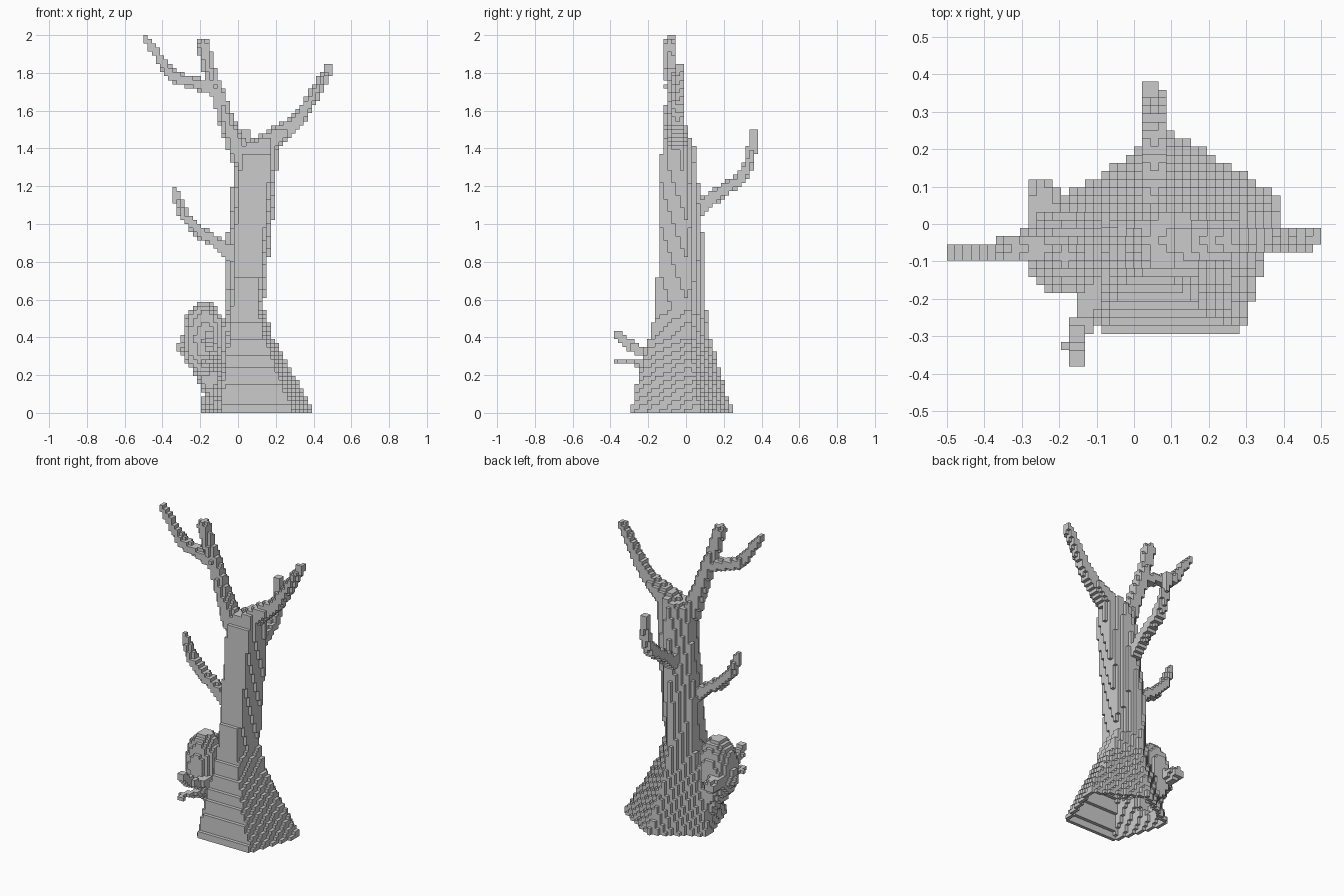
import bpy, bmesh, math
from mathutils import Vector

if "Cube" in bpy.data.objects:
    bpy.data.objects.remove(bpy.data.objects["Cube"], do_unlink=True)

CELL = 2 / 92
OFFSET = Vector((0.5, 0, 0.5))   # cell centre relative to its index

wood = bpy.data.materials.new("pale_grey_wood")
wood.use_nodes = True
grey = (0.6, 0.6, 0.6, 1)
wood.diffuse_color = grey
wood.node_tree.nodes["Principled BSDF"].inputs["Base Color"].default_value = grey


def fill(low, high, inside):
    """Cells between two corners whose centre passes the inside test."""
    a = [math.floor(v / CELL) - 1 for v in low]
    b = [math.ceil(v / CELL) + 1 for v in high]
    a[2] = max(a[2], 0)
    return {(i, j, k)
            for i in range(a[0], b[0] + 1)
            for j in range(a[1], b[1] + 1)
            for k in range(a[2], b[2] + 1)
            if inside((Vector((i, j, k)) + OFFSET) * CELL)}


def limb(points):
    """Tapered limb through (x, y, z, radius) points."""
    cells = set()
    for p, q in zip(points, points[1:]):
        start, end = Vector(p[:3]), Vector(q[:3])
        r0, r1 = p[3], q[3]
        axis = end - start
        big = Vector((1, 1, 1)) * max(r0, r1)

        def inside(c):
            t = max(0, min(1, (c - start).dot(axis) / axis.length_squared))
            return (c - start - axis * t).length <= r0 + (r1 - r0) * t

        low = Vector(map(min, start, end)) - big
        high = Vector(map(max, start, end)) + big
        cells |= fill(low, high, inside)
    return cells


def ellipsoid(centre, radii):
    c, r = Vector(centre), Vector(radii)
    return fill(c - r, c + r,
                lambda p: sum(((p[n] - c[n]) / r[n]) ** 2 for n in range(3)) <= 1)


# Trunk: five-sided section swept through height, flared at the foot
SECTION = [(0.19, 0), (0.81, 0), (1, 0.65), (0.5, 1), (0, 0.65)]
RINGS = [  # z, x min, x max, y min, y max
    (0.0, -0.21, 0.41, -0.29, 0.255),
    (0.2, -0.155, 0.30, -0.25, 0.19),
    (0.4, -0.10, 0.19, -0.19, 0.13),
    (0.56, -0.07, 0.14, -0.16, 0.11),
    (0.85, -0.065, 0.17, -0.145, 0.10),
    (1.1, -0.045, 0.195, -0.142, 0.08),
    (1.32, -0.03, 0.215, -0.14, 0.06),
    (1.5, -0.005, 0.225, -0.10, 0.03),
]


def in_trunk(c):
    if c.z > 1.42 + 0.35 * max(0, c.x - 0.04):
        return False
    for low, high in zip(RINGS, RINGS[1:]):
        if low[0] <= c.z <= high[0]:
            t = (c.z - low[0]) / (high[0] - low[0])
            x0, x1, y0, y1 = [a + (b - a) * t for a, b in zip(low[1:], high[1:])]
            u, v = (c.x - x0) / (x1 - x0), (c.y - y0) / (y1 - y0)
            return all((q[0] - p[0]) * (v - p[1]) - (q[1] - p[1]) * (u - p[0]) >= 0
                       for p, q in zip(SECTION, SECTION[1:] + SECTION[:1]))
    return False


parts = {"trunk": fill((-0.22, -0.3, 0), (0.42, 0.27, 1.5), in_trunk)}

# Knobbly burl on the side of the foot
parts["burl"] = (ellipsoid((-0.18, -0.075, 0.39), (0.115, 0.11, 0.205))
                 | limb([(-0.20, -0.05, 0.32, 0.09), (-0.12, -0.03, 0.1, 0.05)])
                 | limb([(-0.23, -0.05, 0.36, 0.06), (-0.245, 0.085, 0.35, 0.04)])
                 | limb([(-0.25, -0.05, 0.34, 0.06), (-0.305, -0.06, 0.34, 0.025)]))

# Twigs pointing forward from the burl
parts["upper_twig"] = limb([(-0.11, -0.14, 0.31, 0.04), (-0.135, -0.25, 0.33, 0.029),
                            (-0.163, -0.325, 0.38, 0.027), (-0.152, -0.36, 0.41, 0.022)])
parts["lower_twig"] = limb([(-0.11, -0.14, 0.25, 0.04), (-0.13, -0.25, 0.27, 0.022),
                            (-0.17, -0.33, 0.27, 0.018), (-0.152, -0.365, 0.27, 0.015)])

# Crown and side branches
parts["right_crown_branch"] = limb([
    (0.02, -0.07, 1.35, 0.058), (-0.05, -0.07, 1.52, 0.043), (-0.10, -0.07, 1.67, 0.038),
    (-0.15, -0.076, 1.81, 0.034), (-0.185, -0.087, 1.95, 0.034)])
parts["right_crown_fork"] = limb([
    (-0.11, -0.07, 1.70, 0.035), (-0.21, -0.065, 1.74, 0.032), (-0.34, -0.065, 1.78, 0.031),
    (-0.40, -0.076, 1.85, 0.025), (-0.485, -0.076, 1.98, 0.022)])
parts["left_crown_branch"] = limb([
    (0.11, -0.045, 1.38, 0.075), (0.20, -0.045, 1.46, 0.055), (0.30, -0.04, 1.53, 0.04),
    (0.37, -0.04, 1.63, 0.033), (0.485, -0.04, 1.83, 0.024)])
parts["back_branch"] = limb([
    (0.054, 0.04, 1.06, 0.042), (0.054, 0.16, 1.155, 0.036), (0.054, 0.29, 1.24, 0.032),
    (0.054, 0.34, 1.34, 0.027), (0.043, 0.36, 1.48, 0.022)])
parts["low_side_branch"] = limb([
    (0.0, -0.06, 0.80, 0.045), (-0.10, -0.065, 0.895, 0.034), (-0.20, -0.065, 0.955, 0.03),
    (-0.29, -0.065, 1.05, 0.027), (-0.335, -0.065, 1.18, 0.02)])

# Hollow the whole into a shell one cell thick, left open at the foot
SIDES = [(1, 0, 0), (-1, 0, 0), (0, 1, 0), (0, -1, 0), (0, 0, 1), (0, 0, -1)]


def step(cell, side):
    return tuple(a + b for a, b in zip(cell, side))


solid = set().union(*parts.values())
shell = {c for c in solid
         if any(step(c, s) not in solid and step(c, s)[2] >= 0 for s in SIDES)}


def build(name, cells):
    """Mesh only the exposed faces of the cells."""
    bm = bmesh.new()
    corners = {}

    def corner(p):
        key = tuple(round(v * 2) for v in p)
        if key not in corners:
            corners[key] = bm.verts.new(p * CELL)
        return corners[key]

    for cell in sorted(cells):
        centre = Vector(cell) + OFFSET
        for side in SIDES:
            if step(cell, side) in shell:
                continue
            n = Vector(side)
            u = Vector((side[1], side[2], side[0]))
            v = n.cross(u)
            bm.faces.new([corner(centre + (n + u * a + v * b) / 2)
                          for a, b in ((-1, -1), (1, -1), (1, 1), (-1, 1))])
    mesh = bpy.data.meshes.new(name)
    bm.to_mesh(mesh)
    bm.free()
    mesh.materials.append(wood)
    bpy.context.collection.objects.link(bpy.data.objects.new(name, mesh))


taken = set()
for name, cells in parts.items():
    build(name, (cells & shell) - taken)
    taken |= cells
